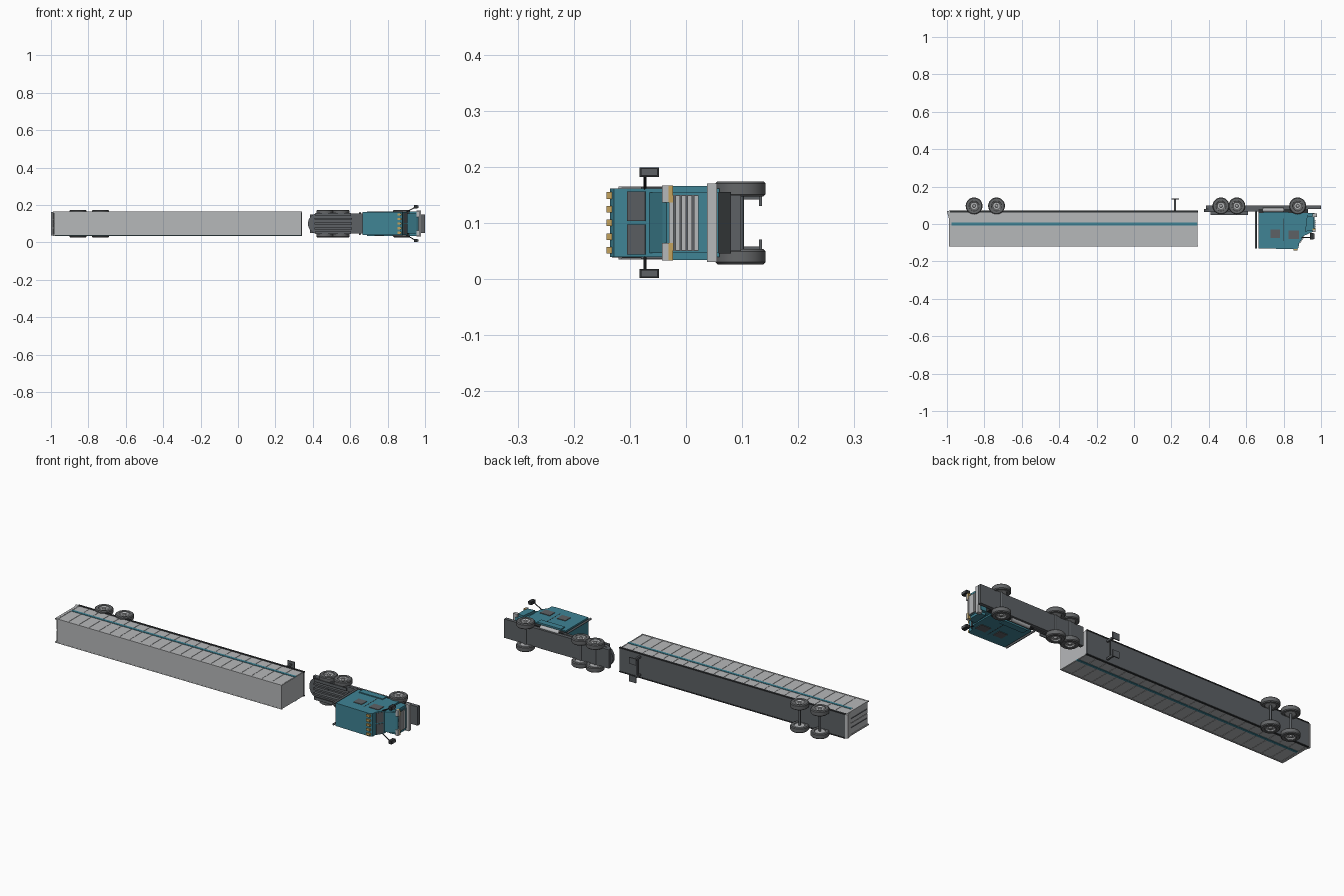
import bpy, bmesh, math
from mathutils import Matrix

cube = bpy.data.objects.get("Cube")
if cube:
    bpy.data.objects.remove(cube, do_unlink=True)

MID = 0.1  # height of the truck's centre plane; the truck lies on its side


def material(name, rgb):
    m = bpy.data.materials.new(name)
    m.use_nodes = True
    m.diffuse_color = (*rgb, 1)
    m.node_tree.nodes["Principled BSDF"].inputs["Base Color"].default_value = (*rgb, 1)
    return m


TEAL = material("teal paint", (0.05, 0.23, 0.30))
LIGHT = material("light grey metal", (0.47, 0.48, 0.49))
DARK = material("dark grey chassis", (0.11, 0.12, 0.13))
TYRE = material("tyre grey", (0.13, 0.135, 0.14))
BLACK = material("black trim", (0.03, 0.033, 0.036))
GOLD = material("amber lamp", (0.55, 0.36, 0.11))


def make(name, bm, mat, smooth=False):
    bmesh.ops.recalc_face_normals(bm, faces=bm.faces)
    me = bpy.data.meshes.new(name)
    bm.to_mesh(me)
    bm.free()
    ob = bpy.data.objects.new(name, me)
    bpy.context.collection.objects.link(ob)
    me.materials.append(mat)
    if smooth:
        bpy.ops.object.select_all(action='DESELECT')
        ob.select_set(True)
        bpy.context.view_layer.objects.active = ob
        bpy.ops.object.shade_smooth_by_angle(angle=math.radians(35))
    return ob


def add_box(bm, x, y, z):
    """Box from three (low, high) ranges."""
    c = [(r[0] + r[1]) / 2 for r in (x, y, z)]
    s = [r[1] - r[0] for r in (x, y, z)]
    bmesh.ops.create_cube(bm, size=1, matrix=Matrix.Translation(c) @ Matrix.Diagonal((*s, 1)))


def box(name, x, y, z, mat):
    bm = bmesh.new()
    add_box(bm, x, y, z)
    return make(name, bm, mat)


def centred(half):
    return (MID - half, MID + half)


def sides(name, x, y, inner, outer, mat):
    """Matching boxes on both flanks, measured from the centre plane."""
    for label, s in (("left", 1), ("right", -1)):
        box(label + "_" + name, x, y, sorted((MID + s * inner, MID + s * outer)), mat)


def prism(name, points, z, mat):
    """Extrude an x-y outline across the truck's width."""
    bm = bmesh.new()
    face = bm.faces.new([bm.verts.new((px, py, z[0])) for px, py in points])
    ext = bmesh.ops.extrude_face_region(bm, geom=[face])
    verts = [v for v in ext["geom"] if isinstance(v, bmesh.types.BMVert)]
    bmesh.ops.translate(bm, verts=verts, vec=(0, 0, z[1] - z[0]))
    return make(name, bm, mat)


def rod(name, a, b, radius, mat, seg=12):
    """Cylinder between two points."""
    from mathutils import Vector
    a, b = Vector(a), Vector(b)
    d = b - a
    m = Matrix.Translation((a + b) / 2) @ d.to_track_quat('Z', 'Y').to_matrix().to_4x4()
    bm = bmesh.new()
    bmesh.ops.create_cone(bm, cap_ends=True, segments=seg, radius1=radius,
                          radius2=radius, depth=d.length, matrix=m)
    return make(name, bm, mat, True)


def lathe(name, profile, x, y, s, mat, seg=28):
    """Spin (radius, offset from centre plane) around an axle."""
    bm = bmesh.new()
    verts = [bm.verts.new((x + r, y, MID + s * h)) for r, h in profile]
    edges = [bm.edges.new(p) for p in zip(verts, verts[1:])]
    bmesh.ops.spin(bm, geom=verts + edges, cent=(x, y, MID), axis=(0, 0, 1),
                   angle=math.tau, steps=seg)
    bmesh.ops.remove_doubles(bm, verts=bm.verts, dist=0.0001)
    return make(name, bm, mat, True)


# Wheels: rounded tyre, dished rim and hub on each side of every axle
TYRE_PROFILE = [(0.027, 0.047), (0.041, 0.047), (0.045, 0.051), (0.045, 0.070),
                (0.041, 0.074), (0.027, 0.074), (0.025, 0.071), (0.025, 0.049), (0.027, 0.047)]
RIM_PROFILE = [(0, 0.050), (0.026, 0.050), (0.026, 0.072), (0.023, 0.072),
               (0.019, 0.067), (0.009, 0.067), (0.007, 0.073), (0, 0.073)]


def axle(name, x, y=0.097):
    rod(name + "_axle", (x, y, MID - 0.05), (x, y, MID + 0.05), 0.006, DARK)
    for label, s in (("left", 1), ("right", -1)):
        lathe(f"{name}_{label}_tyre", TYRE_PROFILE, x, y, s, TYRE)
        lathe(f"{name}_{label}_rim", RIM_PROFILE, x, y, s, LIGHT)


for name, x in (("trailer_rear", -0.855), ("trailer_front", -0.735),
                ("drive_rear", 0.465), ("drive_front", 0.55), ("steer", 0.875)):
    axle(name, x)

# Trailer body, floor, rails and side stripe
box("trailer_body", (-0.98, 0.34), (-0.12, 0.064), centred(0.063), LIGHT)
box("trailer_floor", (-0.985, 0.342), (0.064, 0.071), centred(0.062), DARK)
sides("floor_rail", (-0.985, 0.342), (0.062, 0.073), 0.06, 0.0655, BLACK)
sides("side_stripe", (-0.975, 0.34), (-0.007, 0.007), 0.06, 0.0652, TEAL)
sides("roof_rail", (-0.98, 0.341), (-0.1205, -0.114), 0.06, 0.0645, LIGHT)

# Upright ribs along both trailer walls
RIBS = 22
bm = bmesh.new()
for i in range(RIBS + 1):
    x = -0.977 + i * 1.312 / RIBS
    add_box(bm, (x - 0.002, x + 0.002), (-0.116, 0.064), centred(0.0645))
make("trailer_ribs", bm, LIGHT)

# Rear doors with dark gaps, frame and bumper
sides("rear_door", (-0.987, -0.98), (-0.112, 0.05), 0.002, 0.058, LIGHT)
sides("door_post", (-0.99, -0.978), (-0.12, 0.064), 0.058, 0.065, LIGHT)
box("door_gap", (-0.984, -0.979), (-0.115, 0.06), centred(0.06), BLACK)
sides("door_lock_bar", (-0.99, -0.986), (-0.11, 0.05), 0.022, 0.026, DARK)
prism("rear_bumper", [(-1, 0.068), (-0.985, 0.072), (-0.98, 0.05), (-0.99, 0.03)],
      centred(0.063), LIGHT)

# Landing legs
sides("landing_leg", (0.215, 0.225), (0.07, 0.13), 0.042, 0.052, DARK)
sides("landing_foot", (0.2, 0.24), (0.13, 0.135), 0.03, 0.064, DARK)
box("landing_brace", (0.217, 0.223), (0.09, 0.096), centred(0.045), DARK)

# Tractor frame and round-ended coupling deck
box("tractor_frame", (0.385, 1.0), (0.079, 0.098), centred(0.05), DARK)
rod("coupling_disc", (0.43, 0.064, MID), (0.43, 0.08, MID), 0.056, DARK, 32)
box("coupling_deck", (0.43, 0.67), (0.066, 0.08), centred(0.054), DARK)
for i in (-1, 0, 1):
    z = MID + i * 0.026
    box(f"deck_ridge_{i + 2}", (0.41, 0.61), (0.048, 0.067), (z - 0.005, z + 0.005), DARK)
sides("wheel_guard", (0.415, 0.605), (0.047, 0.051), 0.04, 0.056, DARK)

# Sleeper and cab
prism("sleeper_cab", [(0.665, -0.13), (0.865, -0.135), (0.88, -0.128), (0.882, -0.105),
                      (0.905, -0.07), (0.905, 0.06), (0.665, 0.06)], centred(0.061), TEAL)
box("cab_floor", (0.665, 0.93), (0.058, 0.08), centred(0.055), BLACK)
sides("door_seam", (0.799, 0.802), (-0.09, 0.058), 0.058, 0.0615, BLACK)
sides("sleeper_window", (0.73, 0.78), (-0.075, -0.03), 0.058, 0.064, DARK)
sides("door_window", (0.825, 0.882), (-0.08, -0.035), 0.058, 0.064, DARK)
sides("side_skirt", (0.69, 0.83), (0.03, 0.064), 0.058, 0.066, TEAL)

# Split windscreen plates on the sloping cab front
for label, s in (("left", 1), ("right", -1)):
    prism(label + "_windscreen", [(0.884, -0.104), (0.905, -0.072), (0.907, -0.073),
                                  (0.886, -0.105)],
          sorted((MID + s * 0.003, MID + s * 0.056)), DARK)

# Roof marker lamps
for i in range(5):
    z = MID + (i - 2) * 0.0245
    box(f"roof_lamp_{i + 1}", (0.853, 0.873), (-0.142, -0.132), (z - 0.006, z + 0.006), GOLD)

# Bonnet, grille and wings
prism("bonnet", [(0.9, -0.067), (0.955, -0.042), (0.964, -0.035), (0.964, 0.058), (0.9, 0.058)],
      centred(0.054), TEAL)
prism("front_wings", [(0.915, -0.04), (0.96, -0.035), (0.96, 0.04), (0.925, 0.045)],
      centred(0.066), TEAL)
box("grille", (0.96, 0.966), (-0.03, 0.022), centred(0.05), DARK)
for i in range(5):
    y = -0.026 + i * 0.011
    box(f"grille_bar_{i + 1}", (0.964, 0.970), (y - 0.004, y + 0.004), centred(0.049), LIGHT)
sides("headlamp", (0.955, 0.970), (-0.043, -0.031), 0.036, 0.067, LIGHT)
sides("indicator", (0.955, 0.971), (-0.031, -0.023), 0.036, 0.067, GOLD)
box("front_bumper", (0.955, 0.978), (0.037, 0.055), centred(0.07), LIGHT)

# Mirrors on swept arms, and exhaust stacks behind the cab
for label, s in (("left", 1), ("right", -1)):
    rod(label + "_mirror_arm", (0.895, -0.073, MID + s * 0.058),
        (0.95, -0.073, MID + s * 0.09), 0.0025, BLACK, 8)
    z = sorted((MID + s * 0.082, MID + s * 0.0985))
    box(label + "_mirror", (0.942, 0.960), (-0.083, -0.048), z, BLACK)
    box(label + "_mirror_glass", (0.96, 0.964), (-0.08, -0.051), (z[0] + 0.002, z[1] - 0.002), DARK)
    rod(label + "_exhaust", (0.652, -0.132, MID + s * 0.056),
        (0.652, 0.07, MID + s * 0.056), 0.0055, DARK)
    rod(label + "_fuel_tank", (0.69, 0.075, MID + s * 0.05),
        (0.8, 0.075, MID + s * 0.05), 0.012, LIGHT, 16)
